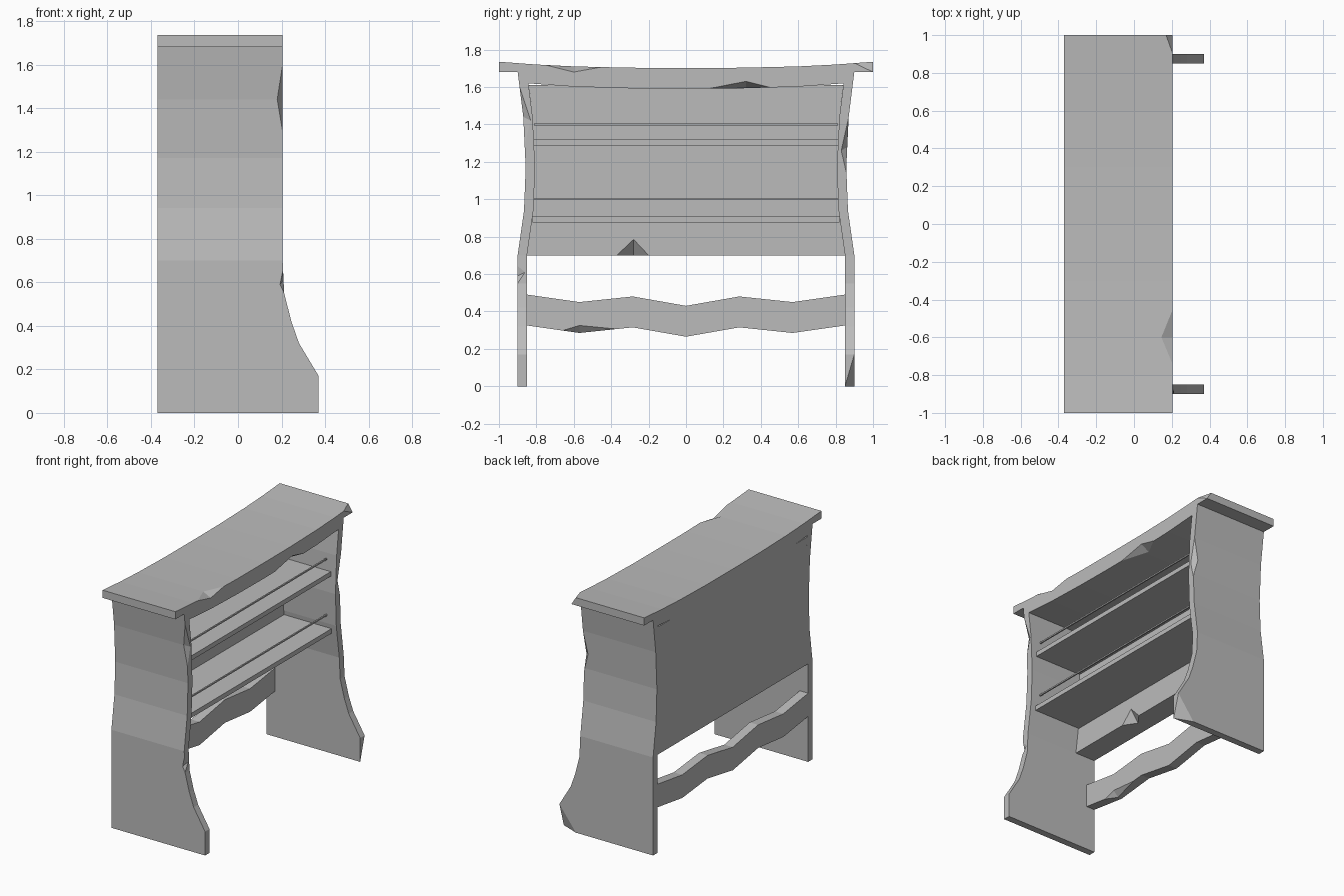
import bpy
import bmesh
from mathutils import Vector

if "Cube" in bpy.data.objects:
    bpy.data.objects.remove(bpy.data.objects["Cube"], do_unlink=True)

BACK, FRONT = -0.37, 0.205

stone = bpy.data.materials.new("plain_grey")
stone.use_nodes = True
stone.diffuse_color = (0.5, 0.5, 0.5, 1)
stone.node_tree.nodes["Principled BSDF"].inputs["Base Color"].default_value = (0.5, 0.5, 0.5, 1)


def finish(name, bm):
    bmesh.ops.recalc_face_normals(bm, faces=bm.faces)
    mesh = bpy.data.meshes.new(name)
    bm.to_mesh(mesh)
    bm.free()
    mesh.materials.append(stone)
    obj = bpy.data.objects.new(name, mesh)
    bpy.context.scene.collection.objects.link(obj)
    return obj


def loft(name, sections):
    """Join rings of points into a closed solid."""
    bm = bmesh.new()
    rings = [[bm.verts.new(p) for p in ring] for ring in sections]
    for low, high in zip(rings, rings[1:]):
        for i in range(len(low)):
            j = (i + 1) % len(low)
            bm.faces.new((low[i], low[j], high[j], high[i]))
    bm.faces.new(rings[0])
    bm.faces.new(rings[-1])
    return finish(name, bm)


def board(name, top, bottom, x0, x1):
    """Board across the width from half outlines (y, z), listed from the middle outward."""
    def mirrored(half):
        return [(-y, z) for y, z in reversed(half) if y > 0] + half
    outline = mirrored(top) + mirrored(bottom)[::-1]
    return loft(name, [[(x, y, z) for y, z in outline] for x in (x0, x1)])


def box(name, half_width, x0, x1, z0, z1):
    return board(name, [(half_width, z1)], [(half_width, z0)], x0, x1)


def chip(obj, corner, *points):
    """Knock a small flat-sided chip off an edge or corner."""
    pts = [Vector(p) for p in points]
    corner = Vector(corner)
    centre = sum(pts, Vector()) / len(pts)
    bm = bmesh.new()
    for p in pts + [corner + (corner - centre).normalized() * 0.06]:
        bm.verts.new(p)
    bmesh.ops.convex_hull(bm, input=bm.verts)
    cutter = finish("chip_cutter", bm)
    cutter.hide_render = True
    mod = obj.modifiers.new("chip", "BOOLEAN")
    mod.operation = "DIFFERENCE"
    mod.solver = "EXACT"
    mod.object = cutter
    graph = bpy.context.evaluated_depsgraph_get()
    mesh = bpy.data.meshes.new_from_object(obj.evaluated_get(graph))
    obj.modifiers.clear()
    obj.data = mesh
    bpy.data.objects.remove(cutter, do_unlink=True)


# Waisted side panels: height, front edge, outer face
levels = [(0, 0.37, 0.9), (0.17, 0.37, 0.9), (0.32, 0.28, 0.9), (0.42, 0.245, 0.9),
          (0.55, 0.212, 0.9), (0.7, FRONT, 0.9), (0.94, FRONT, 0.866),
          (1.17, FRONT, 0.857), (1.44, FRONT, 0.87), (1.68, FRONT, 0.9)]


def side_panel(name, s):
    return loft(name, [[(BACK, s * y, z), (front, s * y, z),
                        (front, s * (y - 0.05), z), (BACK, s * (y - 0.05), z)]
                       for z, front, y in levels])


left_panel = side_panel("back_side_panel", 1)
right_panel = side_panel("front_side_panel", -1)

# Sagging top slab
top_slab = board("top_slab",
                 [(0, 1.702), (0.3, 1.703), (0.6, 1.71), (0.8, 1.72), (1, 1.735)],
                 [(0, 1.59), (0.3, 1.593), (0.6, 1.602), (0.85, 1.62), (0.85, 1.68), (1, 1.68)],
                 BACK, FRONT)

# Thick rear wall following the side panels
wall_levels = [(z, y - 0.05) for z, front, y in levels if 0.7 <= z < 1.6] + [(1.61, 0.841)]
rear_wall = loft("rear_wall", [[(BACK, -y, z), (-0.21, -y, z), (-0.21, y, z), (BACK, y, z)]
                               for z, y in wall_levels])

# Shelves with thin retaining rails
for label, base, rail, width in (("lower", 0.875, 1.0, 0.82), ("upper", 1.285, 1.4, 0.812)):
    box(label + "_shelf", width, -0.21, 0.165, base, base + 0.033)
    box(label + "_rail", width, 0.125, 0.135, rail - 0.005, rail + 0.005)

# Wavy stretcher
wave = [(0, 0.43), (0.285, 0.48), (0.57, 0.45), (0.85, 0.49)]
stretcher = board("stretcher", wave, [(y, z - 0.165) for y, z in wave], BACK, -0.303)

# Worn chips along edges and corners
chip(top_slab, (FRONT, -0.6, 1.71), (FRONT, -0.45, 1.707), (FRONT, -0.75, 1.717),
     (0.145, -0.6, 1.71), (FRONT, -0.6, 1.68))
chip(top_slab, (FRONT, 0.3, 1.593), (FRONT, 0.12, 1.591), (FRONT, 0.45, 1.598),
     (0.14, 0.32, 1.594), (FRONT, 0.32, 1.63))
chip(top_slab, (FRONT, 1, 1.735), (0.17, 1, 1.735), (FRONT, 0.9, 1.728), (FRONT, 1, 1.68))
chip(right_panel, (FRONT, -0.87, 1.44), (FRONT, -0.89, 1.6), (FRONT, -0.863, 1.29),
     (0.18, -0.87, 1.44), (FRONT, -0.83, 1.42))
chip(right_panel, (0.21, -0.9, 0.6), (0.212, -0.9, 0.55), (FRONT, -0.9, 0.65),
     (0.193, -0.9, 0.59), (0.209, -0.86, 0.61))
chip(left_panel, (FRONT, 0.862, 1.28), (FRONT, 0.858, 1.14), (FRONT, 0.87, 1.44),
     (0.17, 0.862, 1.28), (FRONT, 0.83, 1.26))
chip(left_panel, (0.37, 0.9, 0), (0.37, 0.9, 0.17), (0.37, 0.85, 0), (0.24, 0.9, 0))
chip(rear_wall, (-0.21, -0.28, 0.7), (-0.21, -0.37, 0.7), (-0.21, -0.2, 0.7),
     (-0.27, -0.28, 0.7), (-0.21, -0.28, 0.785))
chip(stretcher, (-0.303, -0.55, 0.286), (-0.303, -0.66, 0.298), (-0.303, -0.37, 0.306),
     (-0.34, -0.57, 0.285), (-0.303, -0.57, 0.325))
